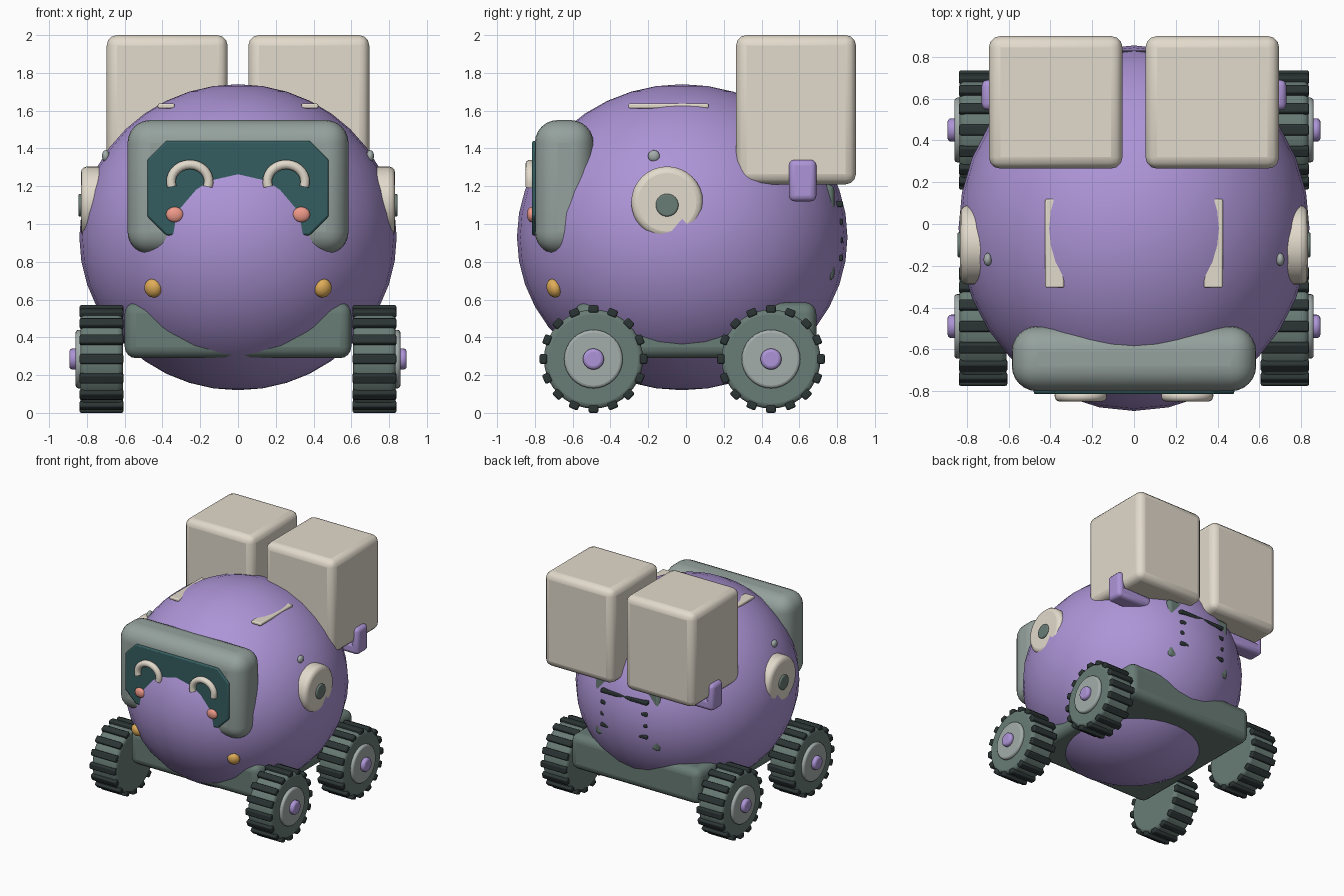
import bpy, bmesh, math
from mathutils import Matrix, Vector

if "Cube" in bpy.data.objects:
    bpy.data.objects.remove(bpy.data.objects["Cube"])


def mat(name, rgb):
    m = bpy.data.materials.new(name)
    m.diffuse_color = (*rgb, 1)
    m.use_nodes = True
    m.node_tree.nodes["Principled BSDF"].inputs["Base Color"].default_value = m.diffuse_color
    return m


PURPLE = mat("purple", (0.42, 0.30, 0.68))
CREAM = mat("cream", (0.76, 0.70, 0.60))
SAGE = mat("sage", (0.30, 0.36, 0.34))
GREEN = mat("dark_sage", (0.14, 0.20, 0.18))
TEAL = mat("teal", (0.035, 0.11, 0.115))
DARK = mat("rubber", (0.025, 0.035, 0.035))
LIGHT = mat("light_metal", (0.37, 0.42, 0.41))
CORAL = mat("coral", (0.85, 0.32, 0.25))
AMBER = mat("amber", (0.75, 0.42, 0.10))


def finish(ob, name, material, bevel=0, segs=3):
    ob.name = name
    ob.data.materials.append(material)
    bpy.ops.object.select_all(action='DESELECT')
    ob.select_set(True)
    bpy.context.view_layer.objects.active = ob
    if bevel:
        b = ob.modifiers.new("Bevel", 'BEVEL')
        b.width, b.segments, b.limit_method = bevel, segs, 'ANGLE'
        b.angle_limit = math.radians(40)
    bpy.ops.object.shade_smooth_by_angle(angle=math.radians(40))
    return ob


def box(name, lo, hi, material, bevel=0, segs=3):
    lo, hi = Vector(lo), Vector(hi)
    bpy.ops.mesh.primitive_cube_add(size=1, location=(lo + hi) / 2)
    ob = bpy.context.object
    ob.data.transform(Matrix.Diagonal((*(hi - lo), 1)))
    return finish(ob, name, material, bevel, segs)


def ball(name, loc, radii, material, seg=20, rings=12, rot=(0, 0, 0)):
    bpy.ops.mesh.primitive_uv_sphere_add(segments=seg, ring_count=rings, location=loc, rotation=rot)
    ob = bpy.context.object
    ob.data.transform(Matrix.Diagonal((*radii, 1)))
    return finish(ob, name, material)


def disc(name, x0, x1, y, z, r, material, bevel=0.02, seg=32):
    """Cylinder along x."""
    bpy.ops.mesh.primitive_cylinder_add(vertices=seg, radius=r, depth=abs(x1 - x0), location=((x0 + x1) / 2, y, z))
    ob = bpy.context.object
    ob.data.transform(Matrix.Rotation(math.pi / 2, 4, 'Y'))
    return finish(ob, name, material, bevel)


def xbox(name, s, x0, x1, y0, y1, z0, z1, material, bevel=0):
    """Box on side s, from |x| = x0 to x1."""
    a, b = sorted((s * x0, s * x1))
    return box(name, (a, y0, z0), (b, y1, z1), material, bevel)


# round body and chassis
ball("body", (0, -0.02, 0.93), (0.84, 0.875, 0.81), PURPLE, 32, 20)
box("chassis", (-0.6, -0.59, 0.29), (0.6, 0.69, 0.585), GREEN, 0.06, 4)

# visor frame and eight-sided screen
box("visor_frame", (-0.585, -0.80, 0.84), (0.585, -0.49, 1.55), SAGE, 0.12, 6)
bm = bmesh.new()
w, z0, z1, c = 0.48, 0.94, 1.44, 0.1
outline = [(-w + c, z0), (w - c, z0), (w, z0 + c), (w, z1 - c),
           (w - c, z1), (-w + c, z1), (-w, z1 - c), (-w, z0 + c)]
face = bm.faces.new([bm.verts.new((x, -0.815, z)) for x, z in outline])
ext = bmesh.ops.extrude_face_region(bm, geom=[face])
bmesh.ops.translate(bm, vec=(0, 0.11, 0), verts=[v for v in ext["geom"] if isinstance(v, bmesh.types.BMVert)])
bmesh.ops.recalc_face_normals(bm, faces=bm.faces)
me = bpy.data.meshes.new("screen")
bm.to_mesh(me)
screen = bpy.data.objects.new("screen", me)
bpy.context.collection.objects.link(screen)
finish(screen, "screen", TEAL, 0.01, 2)


def eye(s):
    cu = bpy.data.curves.new("eye", 'CURVE')
    cu.dimensions, cu.bevel_depth, cu.bevel_resolution, cu.use_fill_caps = '3D', 0.026, 3, True
    pts = [(s * 0.255 + 0.1 * math.cos(t), -0.825, 1.225 + 0.09 * math.sin(t))
           for t in [math.radians(-18 + 216 * i / 16) for i in range(17)]]
    sp = cu.splines.new('POLY')
    sp.points.add(len(pts) - 1)
    for p, co in zip(sp.points, pts):
        p.co = (*co, 1)
    ob = bpy.data.objects.new("eye", cu)
    bpy.context.collection.objects.link(ob)
    bpy.ops.object.select_all(action='DESELECT')
    ob.select_set(True)
    bpy.context.view_layer.objects.active = ob
    bpy.ops.object.convert(target='MESH')
    finish(bpy.context.object, "eye", CREAM)


def wheel(s, y):
    z = 0.285
    disc("tire", s * 0.61, s * 0.835, y, z, 0.262, GREEN, 0.025, 40)
    disc("hub", s * 0.80, s * 0.86, y, z, 0.155, LIGHT, 0.015)
    disc("axle_cap", s * 0.84, s * 0.893, y, z, 0.056, PURPLE, 0.018, 20)
    # sixteen tread bars around the tire
    bm = bmesh.new()
    for i in range(16):
        m = Matrix.Rotation(i * math.tau / 16, 4, 'X') @ Matrix.Translation((0, 0, 0.265)) \
            @ Matrix.Diagonal((0.232, 0.052, 0.04, 1))
        bmesh.ops.create_cube(bm, size=1, matrix=m)
    me = bpy.data.meshes.new("tread")
    bm.to_mesh(me)
    ob = bpy.data.objects.new("tread", me)
    ob.location = (s * 0.7225, y, z)
    bpy.context.collection.objects.link(ob)
    finish(ob, "tread", DARK, 0.009, 2)


for s in (-1, 1):
    # face details
    eye(s)
    ball("cheek", (s * 0.335, -0.82, 1.05), (0.046, 0.022, 0.04), CORAL)
    ball("front_lamp", (s * 0.45, -0.70, 0.66), (0.048, 0.036, 0.05), AMBER, rot=(0.3, 0, s * 0.4))
    # side discs and knobs
    disc("ear_disc", s * 0.68, s * 0.832, -0.1, 1.115, 0.19, CREAM, 0.035)
    disc("ear_hub", s * 0.78, s * 0.845, -0.1, 1.1, 0.06, GREEN, 0.008)
    ball("side_knob", (s * 0.70, -0.17, 1.36), (0.02, 0.031, 0.031), LIGHT)
    # roof strips
    xbox("roof_strip", s, 0.335, 0.425, -0.305, 0.12, 1.612, 1.637, CREAM, 0.008)
    # cargo boxes with brackets
    xbox("cargo_box", s, 0.055, 0.695, 0.265, 0.9, 1.21, 2.0, CREAM, 0.055)
    xbox("bracket_side", s, 0.66, 0.73, 0.545, 0.69, 1.12, 1.34, PURPLE, 0.03)
    xbox("bracket_base", s, 0.40, 0.725, 0.545, 0.69, 1.12, 1.215, PURPLE, 0.03)
    for y in (-0.49, 0.45):
        wheel(s, y)

# rear panel and vent slats, mostly sunk in the body
box("rear_panel", (-0.3, 0.6, 0.70), (0.3, 0.785, 1.21), GREEN, 0.03)
for i in range(4):
    z = 1.105 - 0.095 * i
    box("vent_slat", (-0.215, 0.7, z - 0.016), (0.215, 0.831, z + 0.016), DARK, 0.008, 2)
